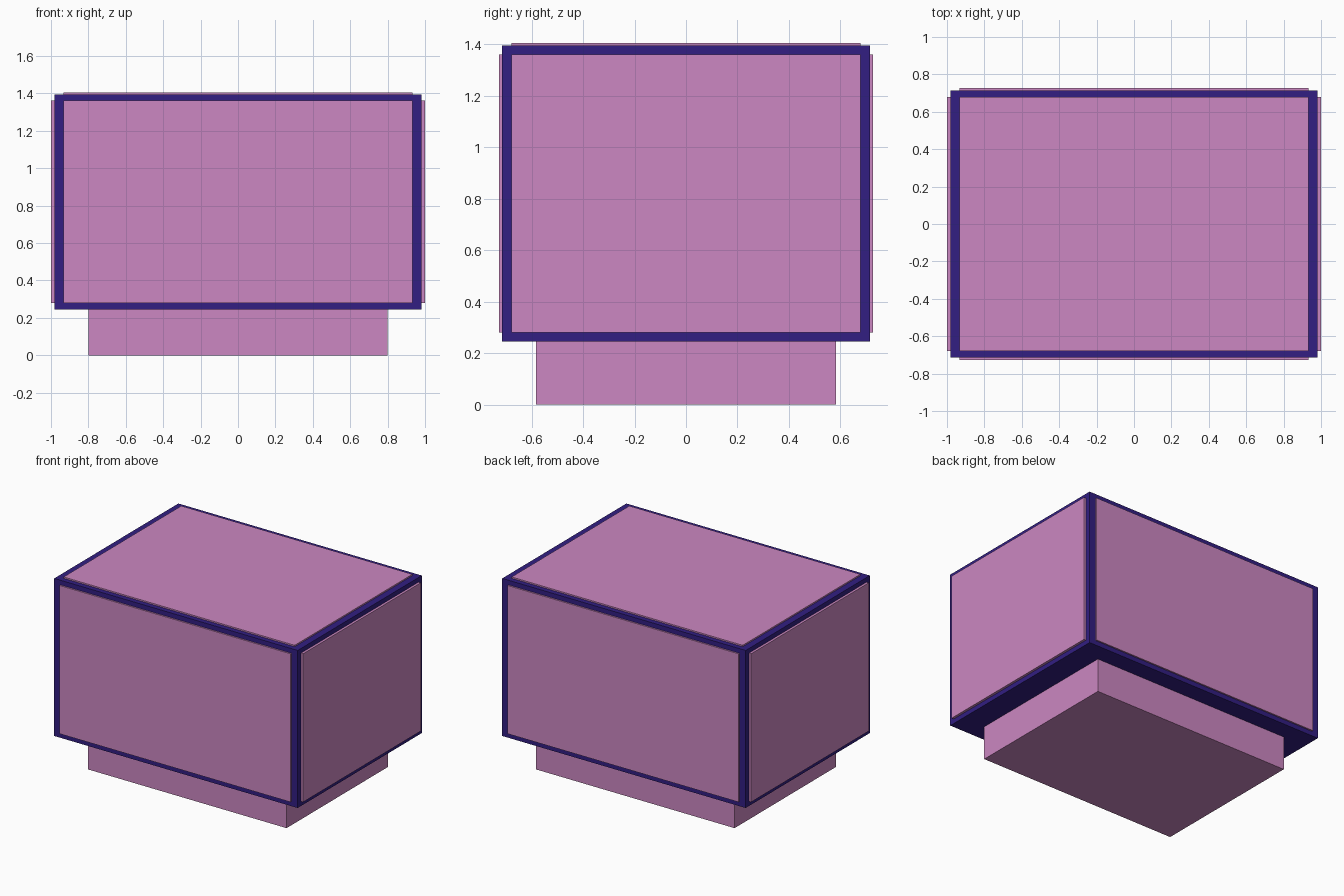
import bpy

if "Cube" in bpy.data.objects:
    bpy.data.objects.remove(bpy.data.objects["Cube"])

def material(name, rgb):
    m = bpy.data.materials.new(name)
    m.diffuse_color = (*rgb, 1)
    m.use_nodes = True
    m.node_tree.nodes["Principled BSDF"].inputs["Base Color"].default_value = m.diffuse_color
    return m

PINK = material("pink", (0.604, 0.242, 0.539))
INDIGO = material("indigo", (0.032, 0.013, 0.223))

def box(name, lo, hi, mat):
    bpy.ops.mesh.primitive_cube_add(size=1, location=[(a + b) / 2 for a, b in zip(lo, hi)])
    ob = bpy.context.object
    ob.name = name
    ob.scale = [b - a for a, b in zip(lo, hi)]
    bpy.ops.object.transform_apply(location=False, rotation=False, scale=True)
    ob.data.materials.append(mat)
    return ob

# Outer half sizes of the dark body, and half sizes of the inset panels
FX, FY, Z0, Z1 = 0.982, 0.715, 0.246, 1.395
PX, PY, PZ0, PZ1 = 0.932, 0.678, 0.28, 1.361
SINK = 0.02  # depth the panels are embedded in the body

# Narrower plinth
box("plinth", (-0.8, -0.583, 0), (0.8, 0.583, Z0 + 0.01), PINK)

# Dark body whose edges show as a frame
box("body_frame", (-FX, -FY, Z0), (FX, FY, Z1), INDIGO)

# Raised panels on the four sides
for s, side, face in ((-1, "left", "front"), (1, "right", "back")):
    xs = sorted((s * (FX - SINK), s * 1.0))
    ys = sorted((s * (FY - SINK), s * 0.726))
    box(side + "_panel", (xs[0], -PY, PZ0), (xs[1], PY, PZ1), PINK)
    box(face + "_panel", (-PX, ys[0], PZ0), (PX, ys[1], PZ1), PINK)

# Raised top panel
box("top_panel", (-PX, -PY, Z1 - SINK), (PX, PY, 1.405), PINK)
